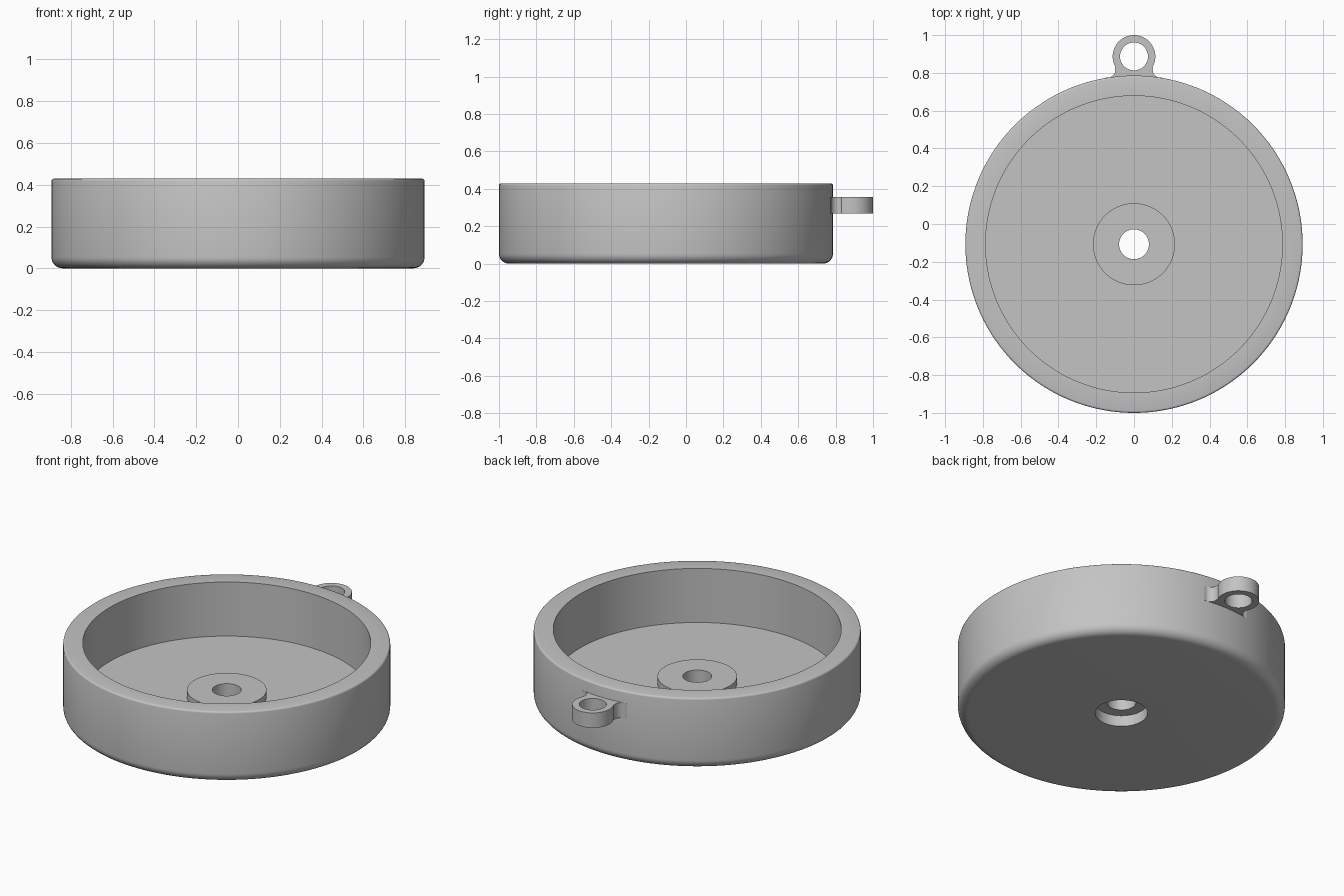
import bpy, bmesh
from math import sin, cos, radians, pi

cube = bpy.data.objects.get("Cube")
if cube:
    bpy.data.objects.remove(cube)

MM = 2 / 56                      # one design millimetre
CENTRE_Y = -1 + 25 * MM          # axis of the round cup
SEGMENTS = 144

grey = bpy.data.materials.new("plain grey")
grey.use_nodes = True
colour = (0.55, 0.55, 0.55, 1)
grey.diffuse_color = colour
grey.node_tree.nodes["Principled BSDF"].inputs["Base Color"].default_value = colour


def arc(cx, cy, r, start, end, steps):
    """Points on an arc, angles in degrees."""
    angles = [radians(start + (end - start) * i / steps) for i in range(steps + 1)]
    return [(cx + r * cos(a), cy + r * sin(a)) for a in angles]


def finish(bm, name):
    bmesh.ops.recalc_face_normals(bm, faces=bm.faces[:])
    mesh = bpy.data.meshes.new(name)
    bm.to_mesh(mesh)
    bm.free()
    mesh.materials.append(grey)
    obj = bpy.data.objects.new(name, mesh)
    bpy.context.collection.objects.link(obj)
    bpy.ops.object.select_all(action='DESELECT')
    obj.select_set(True)
    bpy.context.view_layer.objects.active = obj
    bpy.ops.object.shade_smooth_by_angle(angle=radians(35))
    return obj


def loop_edges(bm, points, z):
    verts = [bm.verts.new((x, y, z)) for x, y in points]
    return [bm.edges.new((v, verts[i - 1])) for i, v in enumerate(verts)]


# Cup: closed cross-section (radius, height) with rounded bottom edge,
# raised centre boss, through hole and counterbore underneath
R, H = 25 * MM, 12 * MM
BOTTOM, TOP = 1.5 * MM, 0.3 * MM
profile = [(4 * MM, 0)]
profile += arc(R - BOTTOM, BOTTOM, BOTTOM, -90, 0, 8)
profile += arc(R - TOP, H - TOP, TOP, 0, 90, 3)
profile += [(22 * MM, H), (22 * MM, 0.103), (0.217, 0.103), (0.217, 0.146),
            (0.079, 0.146), (0.079, 0.066), (4 * MM, 0.066)]
bm = bmesh.new()
section = [bm.verts.new((r, CENTRE_Y, z)) for r, z in profile]
edges = [bm.edges.new((v, section[i - 1])) for i, v in enumerate(section)]
bmesh.ops.spin(bm, geom=section + edges, cent=(0, CENTRE_Y, 0), axis=(0, 0, 1),
               angle=2 * pi, steps=SEGMENTS, use_merge=True)
bmesh.ops.remove_doubles(bm, verts=bm.verts[:], dist=1e-5)
finish(bm, "round_cup")

# Hanging lug: ring with flared neck blending into the back wall
RING_Y, RING_R, HOLE_R = 0.887, 0.113, 0.074
half = arc(0.139, 0.815, 0.04, 285, 165, 10)
ring = arc(0, RING_Y, RING_R, -30, 210, 48)
root = [(0.139, 0.75)]
right_side = root + half
left_side = [(-x, y) for x, y in reversed(right_side)]
bm = bmesh.new()
edges = loop_edges(bm, right_side + ring + left_side, 0.267)
edges += loop_edges(bm, arc(0, RING_Y, HOLE_R, 0, 360, 48)[:-1], 0.267)
bmesh.ops.triangle_fill(bm, edges=edges, use_beauty=True, use_dissolve=False)
top = bmesh.ops.extrude_face_region(bm, geom=bm.faces[:])["geom"]
bmesh.ops.translate(bm, vec=(0, 0, 0.09),
                    verts=[g for g in top if isinstance(g, bmesh.types.BMVert)])
finish(bm, "hanging_lug")
